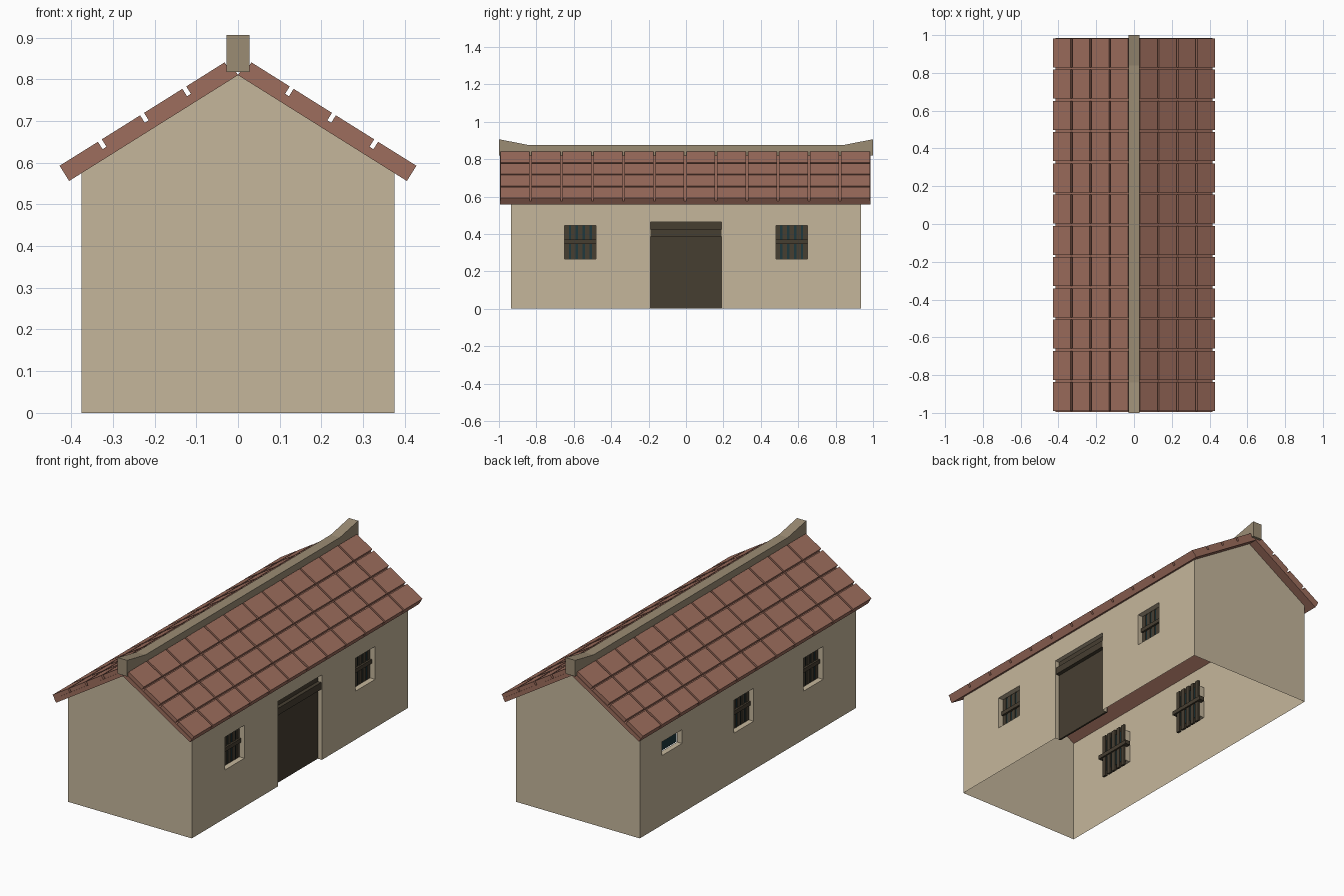
import bpy, bmesh, math
from mathutils import Vector, Matrix

cube = bpy.data.objects.get("Cube")
if cube:
    bpy.data.objects.remove(cube, do_unlink=True)


def material(name, rgb):
    m = bpy.data.materials.new(name)
    m.use_nodes = True
    m.diffuse_color = (*rgb, 1)
    m.node_tree.nodes["Principled BSDF"].inputs["Base Color"].default_value = (*rgb, 1)
    return m


PLASTER = material("tan plaster", (0.56, 0.47, 0.33))
TILE = material("clay tile", (0.34, 0.155, 0.11))
RIDGE = material("ridge mortar", (0.33, 0.265, 0.175))
WOOD = material("dark wood", (0.062, 0.049, 0.031))
GLASS = material("teal glass", (0.013, 0.04, 0.047))

HALF_W, HALF_L = 0.375, 0.935     # wall extents
EAVE, APEX = 0.575, 0.81          # wall top and gable peak
DEPTH = 0.03                      # reveal depth


def finish(bm, name, mat):
    mesh = bpy.data.meshes.new(name)
    bm.to_mesh(mesh)
    bm.free()
    mesh.materials.append(mat)
    ob = bpy.data.objects.new(name, mesh)
    bpy.context.collection.objects.link(ob)
    return ob


def add_box(bm, lo, hi, frame=Matrix.Identity(4)):
    lo, hi = Vector(lo), Vector(hi)
    size = Matrix.Diagonal((*(hi - lo), 1))
    bmesh.ops.create_cube(bm, size=1, matrix=frame @ Matrix.Translation((lo + hi) / 2) @ size)


def add_face(bm, points, flip=False):
    verts = [bm.verts.new(p) for p in points]
    bm.faces.new(verts[::-1] if flip else verts)


# Openings as (y0, y1, z0, z1) on each long wall
DOOR = (-0.19, 0.19, 0, 0.465)
BARRED = {1: [(-0.65, -0.48, 0.265, 0.445), (0.48, 0.65, 0.265, 0.445)],
          -1: [(-0.65, -0.48, 0.265, 0.445), (-0.05, 0.12, 0.265, 0.445)]}
VENT = (0.57, 0.745, 0.38, 0.455)
OPENINGS = {1: BARRED[1] + [DOOR], -1: BARRED[-1] + [VENT]}

# Walls: two gables, and two long sides with openings and reveals
bm = bmesh.new()
for s in (1, -1):
    y = s * HALF_L
    add_face(bm, [(-HALF_W, y, 0), (HALF_W, y, 0), (HALF_W, y, EAVE),
                  (0, y, APEX), (-HALF_W, y, EAVE)], flip=s > 0)
    x, inner = s * HALF_W, s * (HALF_W - DEPTH)
    holes = OPENINGS[s]
    ys = sorted({-HALF_L, HALF_L} | {v for h in holes for v in h[:2]})
    for ya, yb in zip(ys, ys[1:]):
        hole = next((h for h in holes if h[0] <= ya < h[1]), None)
        spans = [(0, hole[2]), (hole[3], EAVE)] if hole else [(0, EAVE)]
        for za, zb in spans:
            if zb > za:
                add_face(bm, [(x, ya, za), (x, yb, za), (x, yb, zb), (x, ya, zb)], flip=s < 0)
    for y0, y1, z0, z1 in holes:
        loop = [(y0, z0), (y1, z0), (y1, z1), (y0, z1)]
        for (ya, za), (yb, zb) in zip(loop, loop[1:] + loop[:1]):
            if za == zb == 0:
                continue
            add_face(bm, [(x, ya, za), (inner, ya, za), (inner, yb, zb), (x, yb, zb)], flip=s > 0)
finish(bm, "walls", PLASTER)


# Glass panes at the back of each window
def side_box(bm, s, d0, d1, y0, y1, z0, z1):
    a, b = sorted((s * (HALF_W - d0), s * (HALF_W - d1)))
    add_box(bm, (a, y0, z0), (b, y1, z1))


panes = [(s, w) for s in (1, -1) for w in BARRED[s]]
bm = bmesh.new()
for s, w in panes + [(-1, VENT)]:
    side_box(bm, s, DEPTH + 0.004, DEPTH + 0.007, *w)
finish(bm, "window_glass", GLASS)

# Wooden window bars, longer than the opening, joined by a cross rail
bm = bmesh.new()
for s, (y0, y1, z0, z1) in panes:
    mid_y, mid_z = (y0 + y1) / 2, (z0 + z1) / 2
    for i in range(-2, 3):
        c = mid_y + i * 0.037
        side_box(bm, s, DEPTH, DEPTH + 0.012, c - 0.0125, c + 0.0125, z0 - 0.03, z1 + 0.03)
    side_box(bm, s, DEPTH - 0.01, DEPTH + 0.02, mid_y - 0.11, mid_y + 0.11,
             mid_z - 0.008, mid_z + 0.014)
finish(bm, "window_bars", WOOD)

# Door panel and lintel beam
bm = bmesh.new()
side_box(bm, 1, DEPTH - 0.005, DEPTH + 0.005, *DOOR)
finish(bm, "door", WOOD)
bm = bmesh.new()
side_box(bm, 1, 0.004, DEPTH, DOOR[0], DOOR[1], 0.385, 0.423)
finish(bm, "door_lintel", WOOD)

# Roof: a slab on each slope with rows of separate tiles
ROWS, COLUMNS = 4, 12
SLOPE, SLAB, THICK, GAP = 0.478, 0.022, 0.043, 0.011
pitch_u, pitch_y = SLOPE / ROWS, 1.985 / COLUMNS
slabs, tiles = bmesh.new(), bmesh.new()
angle = math.atan2(APEX - EAVE, HALF_W)
for s in (1, -1):
    turn = Matrix.Rotation(angle, 4, 'Y')
    if s < 0:
        turn = Matrix.Rotation(math.pi, 4, 'Z') @ turn
    frame = Matrix.Translation((0, 0, APEX)) @ turn
    shift = -0.004 * s
    add_box(slabs, (0, -0.99 + shift, 0), (SLOPE, 0.99 + shift, SLAB), frame)
    for r in range(ROWS):
        for c in range(COLUMNS):
            y = -0.9925 + c * pitch_y + shift
            u = r * pitch_u
            add_box(tiles, (u + GAP, y + GAP / 2, SLAB),
                    (u + pitch_u, y + pitch_y - GAP / 2, THICK), frame)
finish(slabs, "roof_slabs", TILE)
finish(tiles, "roof_tiles", TILE)

# Ridge beam with upswept ends
profile = [(-1, 0.818), (1, 0.818), (1, 0.906), (0.84, 0.875), (-0.84, 0.875), (-1, 0.906)]
bm = bmesh.new()
face = bm.faces.new([bm.verts.new((-0.028, y, z)) for y, z in profile])
ext = bmesh.ops.extrude_face_region(bm, geom=[face])
bmesh.ops.translate(bm, vec=(0.056, 0, 0),
                    verts=[g for g in ext["geom"] if isinstance(g, bmesh.types.BMVert)])
bmesh.ops.recalc_face_normals(bm, faces=bm.faces)
finish(bm, "roof_ridge", RIDGE)
